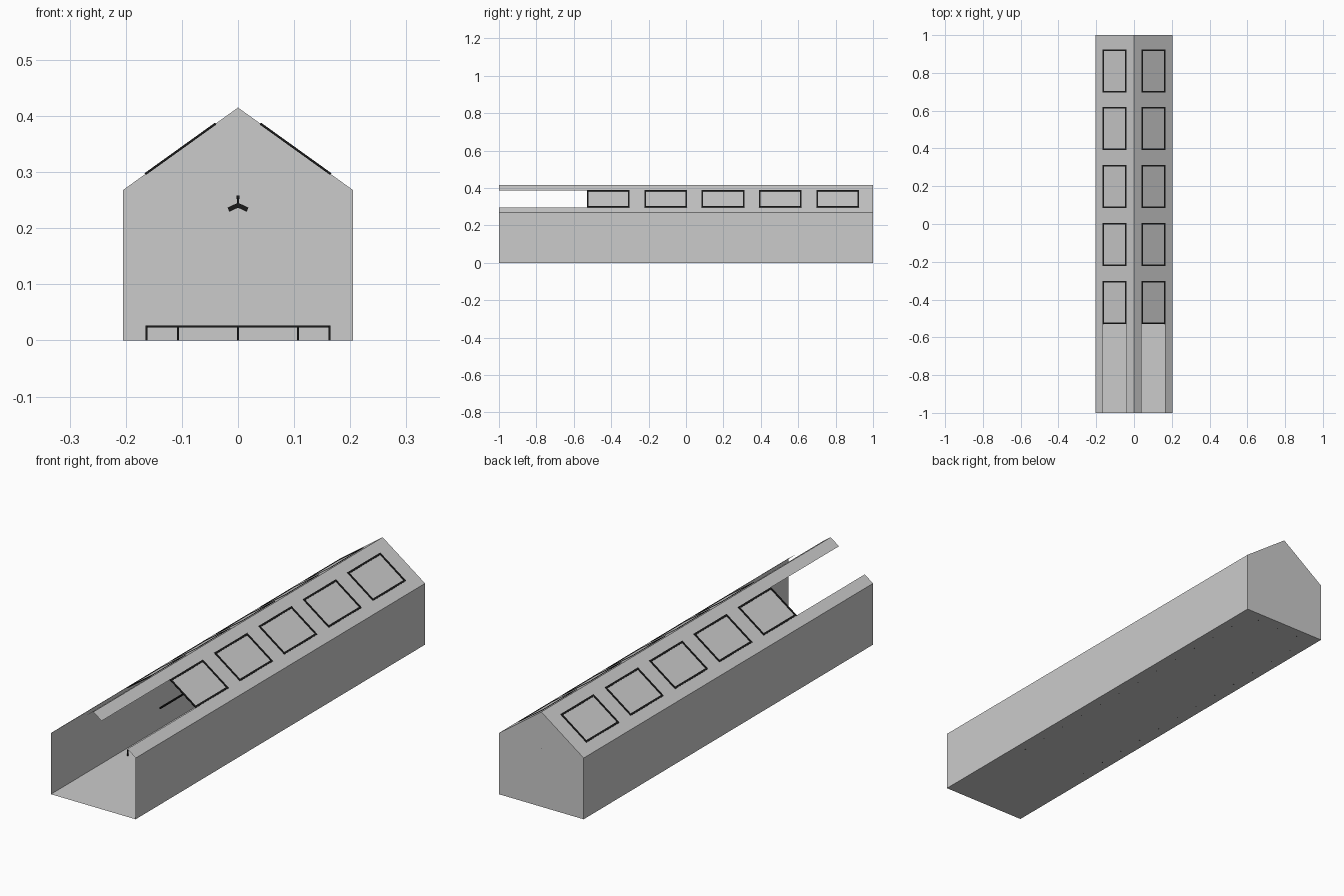
import bpy, bmesh
from mathutils import Vector

if "Cube" in bpy.data.objects:
    bpy.data.objects.remove(bpy.data.objects["Cube"])

W, EAVE, RIDGE, OPEN_Y = 0.205, 0.268, 0.415, -0.53
X_IN, X_OUT = 0.04, 0.165          # skylight band across the slope
SLOPE = (RIDGE - EAVE) / W

black = bpy.data.materials.new("black")
black.diffuse_color = (0.01, 0.01, 0.01, 1)
black.use_nodes = True
black.node_tree.nodes["Principled BSDF"].inputs["Base Color"].default_value = black.diffuse_color


def roof(x, y):
    return (x, y, RIDGE - SLOPE * abs(x))


def finish(name, bm, mat=None):
    bmesh.ops.remove_doubles(bm, verts=bm.verts, dist=1e-5)
    me = bpy.data.meshes.new(name)
    bm.to_mesh(me)
    bm.free()
    ob = bpy.data.objects.new(name, me)
    bpy.context.collection.objects.link(ob)
    if mat:
        me.materials.append(mat)
    return ob


def sheet(name, *polys):
    bm = bmesh.new()
    for p in polys:
        bm.faces.new([bm.verts.new(c) for c in p])
    return finish(name, bm)


def bar(bm, a, b, w, h=None, up=(0, 0, 1)):
    # rectangular bar from a to b, w wide and h high
    h = h or w
    a, b = Vector(a), Vector(b)
    d = (b - a).normalized()
    up = Vector(up)
    if abs(d.dot(up)) > 0.99:
        up = Vector((0, 1, 0))
    s = d.cross(up).normalized()
    u = s.cross(d)
    rings = [[bm.verts.new(p + s * i * w / 2 + u * j * h / 2)
              for i, j in ((-1, -1), (1, -1), (1, 1), (-1, 1))] for p in (a, b)]
    for k in range(4):
        n = (k + 1) % 4
        bm.faces.new((rings[0][k], rings[0][n], rings[1][n], rings[1][k]))
    bm.faces.new(rings[0][::-1])
    bm.faces.new(rings[1])
    bmesh.ops.recalc_face_normals(bm, faces=bm.faces)


# Shell: floor, back gable, side walls; the front end is open
sheet("floor", [(-W, -1, 0), (W, -1, 0), (W, 1, 0), (-W, 1, 0)])
sheet("back_gable", [(W, 1, 0), (-W, 1, 0), (-W, 1, EAVE), (0, 1, RIDGE), (W, 1, EAVE)][::-1])
for side, s in (("left", -1), ("right", 1)):
    sheet(side + "_wall", [(s * W, -1, 0), (s * W, 1, 0), (s * W, 1, EAVE), (s * W, -1, EAVE)][::s])

    # Roof slope with an open bay at the front
    def strip(x0, x1, y0, y1):
        return [roof(s * x0, y0), roof(s * x1, y0), roof(s * x1, y1), roof(s * x0, y1)][::s]
    sheet(side + "_roof", strip(0, X_IN, -1, 1), strip(X_IN, X_OUT, OPEN_Y, 1),
          strip(X_OUT, W, -1, 1))

    # Five skylight frames on the slope
    bm = bmesh.new()
    n = Vector((s * SLOPE, 0, 1)).normalized()
    for i in range(5):
        y0 = -0.525 + i * 0.3065
        y1 = y0 + 0.22
        c = [Vector(roof(s * x, y)) for x, y in
             ((X_IN + .003, y0), (X_OUT - .003, y0), (X_OUT - .003, y1), (X_IN + .003, y1))]
        for k in range(4):
            a, b = c[k], c[(k + 1) % 4]
            e = (b - a).normalized() * 0.004
            bar(bm, a - e, b + e, 0.008, 0.004, n)
    finish(side + "_skylight_frames", bm, black)

# Low U-shaped pipe on short posts around the floor
bm = bmesh.new()
X, Y0, Y1, Z = 0.163, -0.53, 0.955, 0.025
for s in (-1, 1):
    bar(bm, (s * X, Y0, Z), (s * X, Y1, Z), 0.004)
    for i in range(12):
        y = Y0 + 0.125 * i
        bar(bm, (s * X, y, -0.0005), (s * X, y, Z), 0.004)
bar(bm, (-X, Y1, Z), (X, Y1, Z), 0.004)
for x in (-0.107, 0, 0.107):
    bar(bm, (x, Y1, -0.0005), (x, Y1, Z), 0.004)
finish("floor_pipe", bm, black)

# Overhead pipe with hanging three-armed nozzles
bm = bmesh.new()
bar(bm, (0, -0.54, 0.255), (0, 1, 0.255), 0.006)
for i in range(5):
    y = -0.26 + i * 0.3065
    bar(bm, (0, y, 0.255), (0, y, 0.24), 0.004)
    for s in (-1, 1):
        bar(bm, (0, y, 0.241), (s * 0.017, y, 0.233), 0.008)
finish("overhead_pipe", bm, black)
